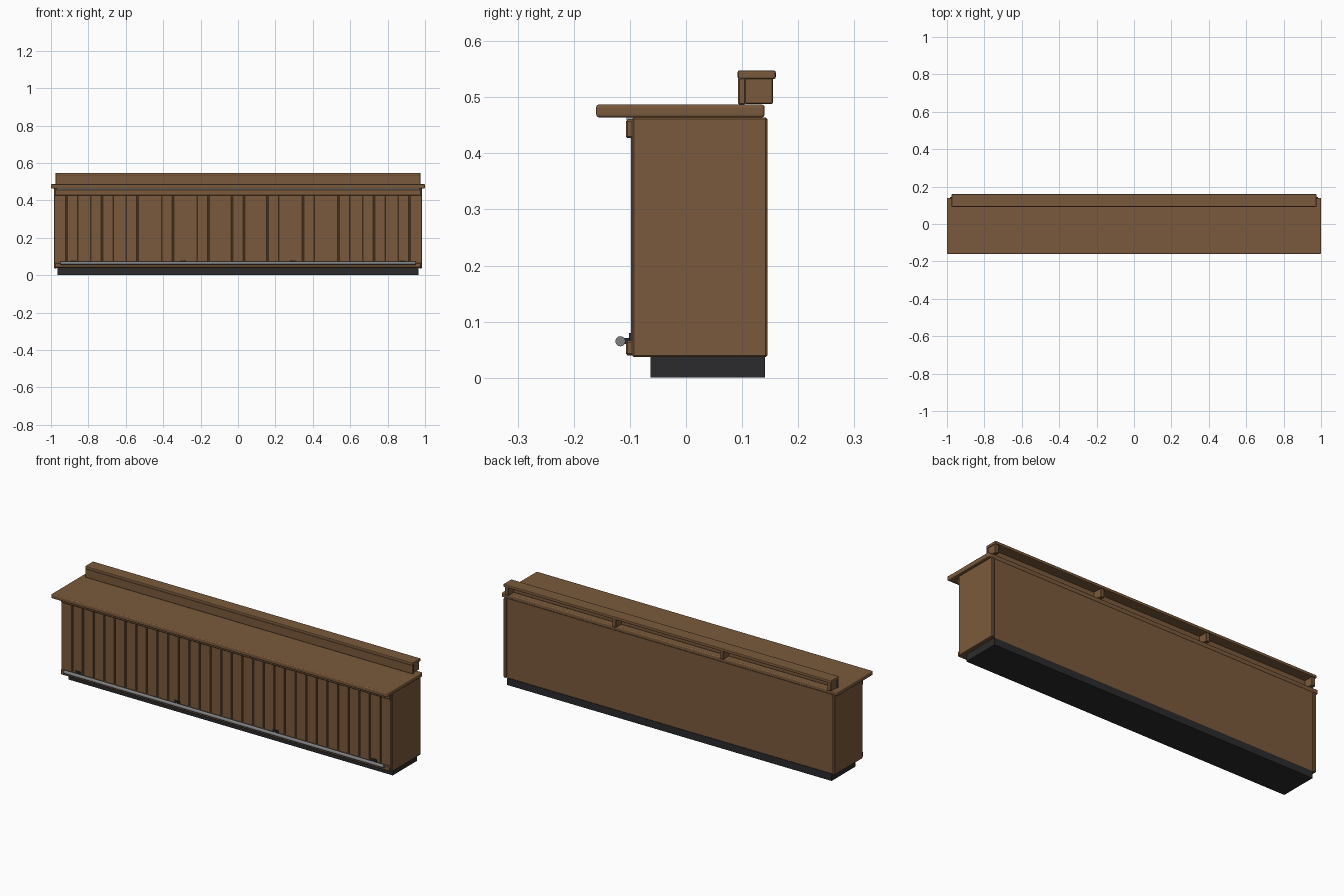
import bpy
import math

cube = bpy.data.objects.get("Cube")
if cube:
    bpy.data.objects.remove(cube, do_unlink=True)


def material(name, rgb, metallic=0.0):
    mat = bpy.data.materials.new(name)
    mat.use_nodes = True
    mat.diffuse_color = (*rgb, 1)
    mat.node_tree.nodes["Principled BSDF"].inputs["Base Color"].default_value = (*rgb, 1)
    return mat


WOOD = material("brown wood", (0.195, 0.102, 0.045))
BLACK = material("black plinth", (0.024, 0.024, 0.026))
STEEL = material("brushed steel", (0.21, 0.215, 0.225))
LIGHT = material("pale light strip", (0.42, 0.41, 0.40))


def box(name, x, y, z, mat, bevel=0.0, segments=1):
    """Box from (min, max) ranges, with optionally rounded edges."""
    ranges = (x, y, z)
    bpy.ops.mesh.primitive_cube_add(size=1, location=[(a + b) / 2 for a, b in ranges])
    obj = bpy.context.object
    obj.name = name
    obj.scale = [b - a for a, b in ranges]
    bpy.ops.object.transform_apply(location=False, rotation=False, scale=True)
    obj.data.materials.append(mat)
    if bevel:
        mod = obj.modifiers.new("edges", 'BEVEL')
        mod.width = bevel
        mod.segments = segments
    return obj


def rod(name, radius, length, location, rotation, mat):
    bpy.ops.mesh.primitive_cylinder_add(vertices=20, radius=radius, depth=length,
                                        location=location, rotation=rotation)
    obj = bpy.context.object
    obj.name = name
    obj.data.materials.append(mat)
    bpy.ops.object.shade_smooth_by_angle(angle=math.radians(40))
    return obj


# Plinth and cabinet body
box("plinth", (-0.965, 0.965), (-0.063, 0.141), (0, 0.038), BLACK)
box("cabinet_body", (-0.972, 0.972), (-0.092, 0.138), (0.038, 0.464), WOOD)
for side, name in ((-1, "right"), (1, "left")):
    edges = sorted((side * 0.967, side * 0.985))
    box(name + "_end_panel", edges, (-0.096, 0.145), (0.037, 0.464), WOOD, 0.003)

# Vertical front slats, separated by narrow grooves
SLATS = 31
HALF = 0.98
pitch = 2 * HALF / SLATS
for i in range(SLATS):
    left = -HALF + i * pitch
    box("front_slat", (left + 0.003, left + pitch - 0.003), (-0.098, -0.09),
        (0.05, 0.45), WOOD, 0.0015)

# Front trim boards and light strip under the worktop
box("upper_trim", (-HALF, HALF), (-0.107, -0.09), (0.427, 0.46), WOOD, 0.003)
box("lower_trim", (-HALF, HALF), (-0.107, -0.09), (0.04, 0.066), WOOD, 0.003)
box("light_strip", (-0.97, 0.97), (-0.106, -0.094), (0.459, 0.466), LIGHT)

# Worktop
box("worktop", (-1, 1), (-0.16, 0.14), (0.464, 0.487), WOOD, 0.005, 3)

# Raised service shelf at the back
box("shelf_riser", (-0.975, 0.975), (0.093, 0.106), (0.487, 0.534), WOOD, 0.002)
box("shelf_top", (-0.975, 0.975), (0.092, 0.16), (0.532, 0.548), WOOD, 0.004, 2)
for x in (-0.96, -0.32, 0.32, 0.96):
    box("shelf_support", (x - 0.011, x + 0.011), (0.104, 0.155), (0.488, 0.534), WOOD, 0.002)

# Foot rail on wall brackets
rod("foot_rail", 0.009, 1.9, (0, -0.117, 0.065), (0, math.pi / 2, 0), STEEL)
for x in (-0.88, -0.293, 0.293, 0.88):
    box("bracket_plate", (x - 0.016, x + 0.016), (-0.102, -0.096), (0.055, 0.08), BLACK)
    box("bracket_arm", (x - 0.008, x + 0.008), (-0.117, -0.098), (0.06, 0.071), BLACK)
